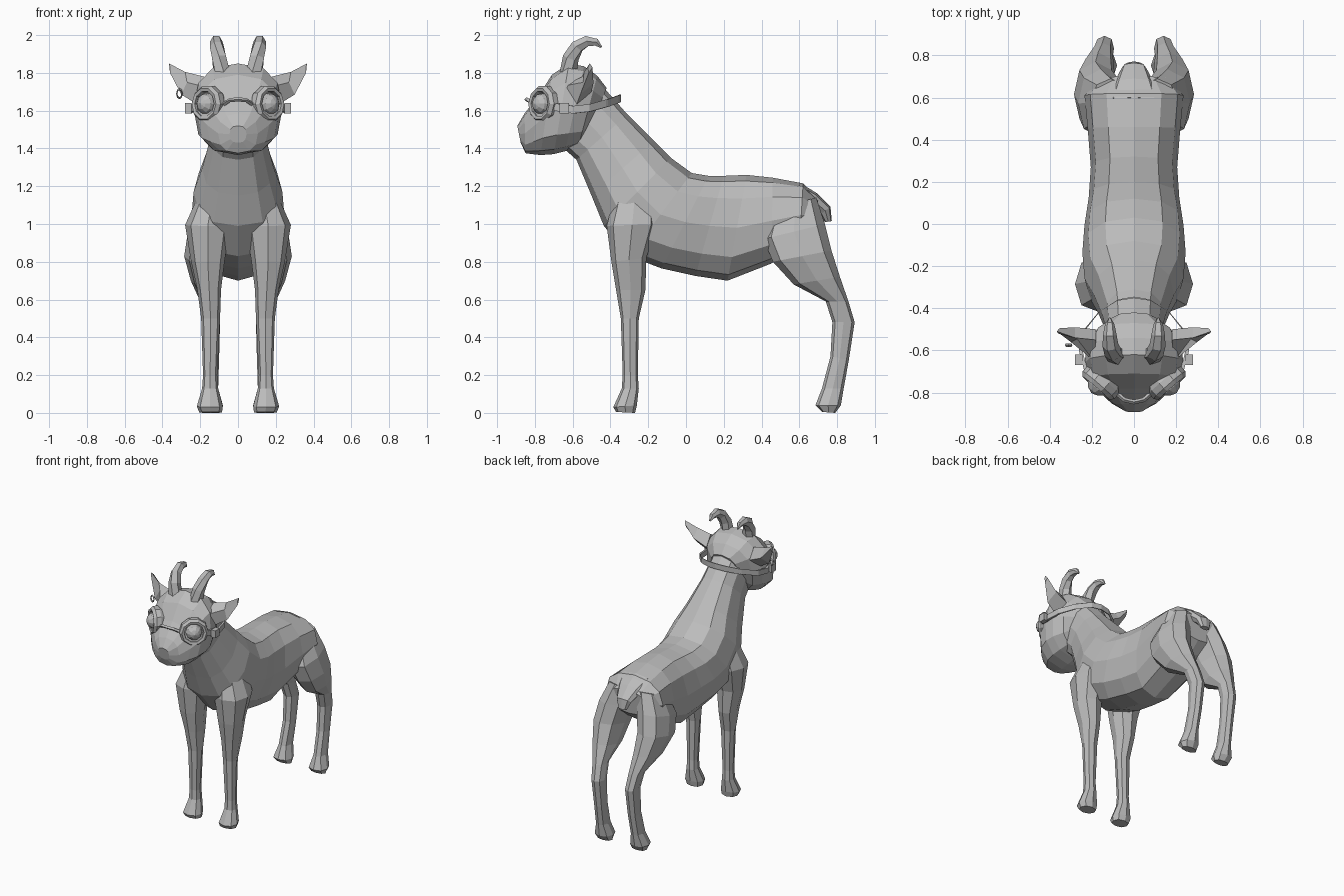
import bpy, bmesh, math
from mathutils import Vector

coat = bpy.data.materials.new("plain_grey")
coat.diffuse_color = (0.5, 0.5, 0.5, 1)


def skin(name, rings, mirror=False, closed=False):
    """Join rings of points into a flat-shaded surface with capped ends."""
    bm = bmesh.new()
    vs = [[bm.verts.new(p) for p in r] for r in rings]
    n = len(rings[0])
    pairs = list(zip(vs, vs[1:])) + ([(vs[-1], vs[0])] if closed else [])
    for a, b in pairs:
        for i in range(n):
            j = (i + 1) % n
            bm.faces.new((a[i], a[j], b[j], b[i]))
    if not closed:
        bm.faces.new(vs[0])
        bm.faces.new(vs[-1])
    bmesh.ops.recalc_face_normals(bm, faces=bm.faces)
    me = bpy.data.meshes.new(name)
    bm.to_mesh(me)
    bm.free()
    me.materials.append(coat)
    ob = bpy.data.objects.new(name, me)
    bpy.context.collection.objects.link(ob)
    if mirror:
        ob.modifiers.new("mirror", 'MIRROR').use_mirror_merge = False
    return ob


def loft(name, secs, n=12, power=0.85, **kw):
    """Sections: (y, z) of one edge, (y, z) of the other edge, x from, x to."""
    rings = []
    for (ya, za), (yb, zb), x0, x1 in secs:
        ring = []
        for i in range(n):
            t = math.tau * i / n
            c, s = [math.copysign(abs(f) ** power, f) if abs(f) > 1e-6 else 0
                    for f in (math.cos(t), math.sin(t))]
            ring.append(((x0 + x1) / 2 + s * (x1 - x0) / 2,
                         (ya + yb) / 2 + c * (ya - yb) / 2,
                         (za + zb) / 2 + c * (za - zb) / 2))
        rings.append(ring)
    return skin(name, rings, **kw)


def tube(name, pts, n=6, **kw):
    """Points: x, y, z, radius."""
    rings = []
    for k, p in enumerate(pts):
        a, b = Vector(pts[max(k - 1, 0)][:3]), Vector(pts[min(k + 1, len(pts) - 1)][:3])
        q = (b - a).to_track_quat('Z', 'Y')
        rings.append([Vector(p[:3]) + q @ Vector((p[3] * math.cos(math.tau * i / n),
                      p[3] * math.sin(math.tau * i / n), 0)) for i in range(n)])
    return skin(name, rings, **kw)


def sym(secs):
    return [(a, b, -w, w) for a, b, w in secs]


# Torso and neck
loft("body", sym([
    ((-.46, 1.75), (-.68, 1.43), .13), ((-.31, 1.58), (-.58, 1.34), .145),
    ((-.17, 1.44), (-.50, 1.15), .19), ((-.08, 1.35), (-.435, .99), .235),
    ((.03, 1.27), (-.30, .83), .245), ((.12, 1.255), (-.13, .765), .235),
    ((.20, 1.255), (.05, .725), .215), ((.32, 1.26), (.22, .70), .205),
    ((.46, 1.245), (.45, .79), .22), ((.62, 1.215), (.60, .88), .235),
    ((.70, 1.13), (.68, .95), .17)]))

# Head with tapering muzzle
loft("head", sym([
    ((-.42, 1.72), (-.52, 1.48), .11), ((-.47, 1.785), (-.57, 1.41), .19),
    ((-.54, 1.835), (-.64, 1.385), .225), ((-.62, 1.85), (-.70, 1.37), .235),
    ((-.71, 1.79), (-.77, 1.365), .215), ((-.78, 1.68), (-.815, 1.37), .165),
    ((-.855, 1.585), (-.85, 1.375), .105), ((-.893, 1.52), (-.875, 1.43), .045)]), power=.8)

# Legs, running from inside the torso down to the hooves
loft("front_legs", [
    ((-.38, 1.14), (-.16, 1.16), .06, .21), ((-.42, .99), (-.15, 1.0), .04, .28),
    ((-.395, .80), (-.21, .82), .07, .25), ((-.37, .65), (-.215, .65), .09, .215),
    ((-.345, .50), (-.25, .50), .095, .195), ((-.335, .20), (-.255, .20), .11, .185),
    ((-.34, .13), (-.25, .13), .105, .19), ((-.385, .03), (-.26, .04), .08, .218),
    ((-.37, .005), (-.27, 0), .085, .205)], n=8, mirror=True)
loft("hind_legs", [
    ((.46, 1.08), (.69, 1.14), .02, .2), ((.41, .92), (.735, 1.0), .05, .265),
    ((.46, .80), (.77, .86), .08, .285), ((.57, .68), (.815, .72), .09, .25),
    ((.74, .59), (.86, .59), .1, .2), ((.775, .48), (.893, .48), .095, .185),
    ((.765, .30), (.862, .28), .1, .18), ((.72, .13), (.835, .13), .105, .185),
    ((.685, .04), (.82, .04), .08, .215), ((.72, .005), (.79, 0), .085, .2)],
    n=8, mirror=True)

# Short drooping tail
loft("tail", sym([
    ((.60, 1.22), (.58, 1.12), .13), ((.69, 1.165), (.65, 1.09), .095),
    ((.765, 1.09), (.71, 1.05), .06), ((.772, 1.015), (.735, 1.01), .035)]), n=8)

# Backswept horns
tube("horns", [(.085, -.625, 1.79, .047), (.10, -.61, 1.88, .043), (.112, -.575, 1.94, .038),
               (.115, -.525, 1.968, .032), (.115, -.475, 1.962, .022),
               (.115, -.447, 1.935, .005)], mirror=True)

# Pointed ears with a hollowed front
skin("ears", [
    [(.18, -.55, 1.78), (.19, -.65, 1.73), (.21, -.58, 1.63), (.18, -.50, 1.70)],
    [(.28, -.54, 1.805), (.27, -.545, 1.75), (.30, -.56, 1.685), (.28, -.49, 1.745)],
    [(.365, -.51, 1.85), (.36, -.52, 1.83), (.36, -.515, 1.80), (.355, -.495, 1.83)]],
    mirror=True)

# Goggle frames: a profile turned about the outward-facing lens axis
axis = Vector((.65, -.75, .05)).normalized()
turn = axis.to_track_quat('Z', 'Y')
lens = Vector((.16, -.755, 1.635))
profile = [(.085, -.05), (.10, -.02), (.10, .012), (.085, .032), (.068, .028), (.064, -.03)]
skin("goggle_frames", [[lens + turn @ Vector((r * math.cos(math.tau * k / 10),
     r * math.sin(math.tau * k / 10), h)) for r, h in profile] for k in range(10)],
     mirror=True, closed=True)

# Bulging eyes
eye = [(.002, .058), (.03, .048), (.05, .028), (.058, 0), (.05, -.028), (.02, -.05)]
skin("eyes", [[lens + axis * .005 + turn @ Vector((r * math.cos(math.tau * k / 10),
     r * math.sin(math.tau * k / 10), h)) for k in range(10)] for r, h in eye], mirror=True)

# Nose bridge joining the frames
tube("goggle_bridge", [(-.075, -.81, 1.635, .011), (-.045, -.835, 1.655, .011),
     (0, -.845, 1.66, .011), (.045, -.835, 1.655, .011), (.075, -.81, 1.635, .011)], n=4)

# Strap around the back of the neck
path = [(.235, -.70, 1.62), (.262, -.60, 1.605), (.245, -.51, 1.615),
        (.17, -.42, 1.64), (.08, -.365, 1.66), (0, -.352, 1.665)]
skin("goggle_strap", [[(x * f, y + (1 - f) * .12, z + h) for f, h in
     ((1, -.02), (1, .02), (.94, .02), (.94, -.02))] for x, y, z in path], mirror=True)

# Buckles at the sides of the strap
skin("strap_buckles", [[(x, y, z) for y, z in ((-.67, 1.585), (-.62, 1.585), (-.62, 1.64),
     (-.67, 1.64))] for x in (.245, .28)], mirror=True)

# Small ring through one ear
skin("ear_ring", [[(-.31 + .012 * a + r * math.cos(t) * .6, -.575 + d, 1.69 + r * math.sin(t))
     for r, d, a in ((.03, 0, 0), (.022, .008, 0), (.018, 0, 0), (.022, -.008, 0))]
     for t in [math.tau * k / 8 for k in range(8)]], closed=True)
